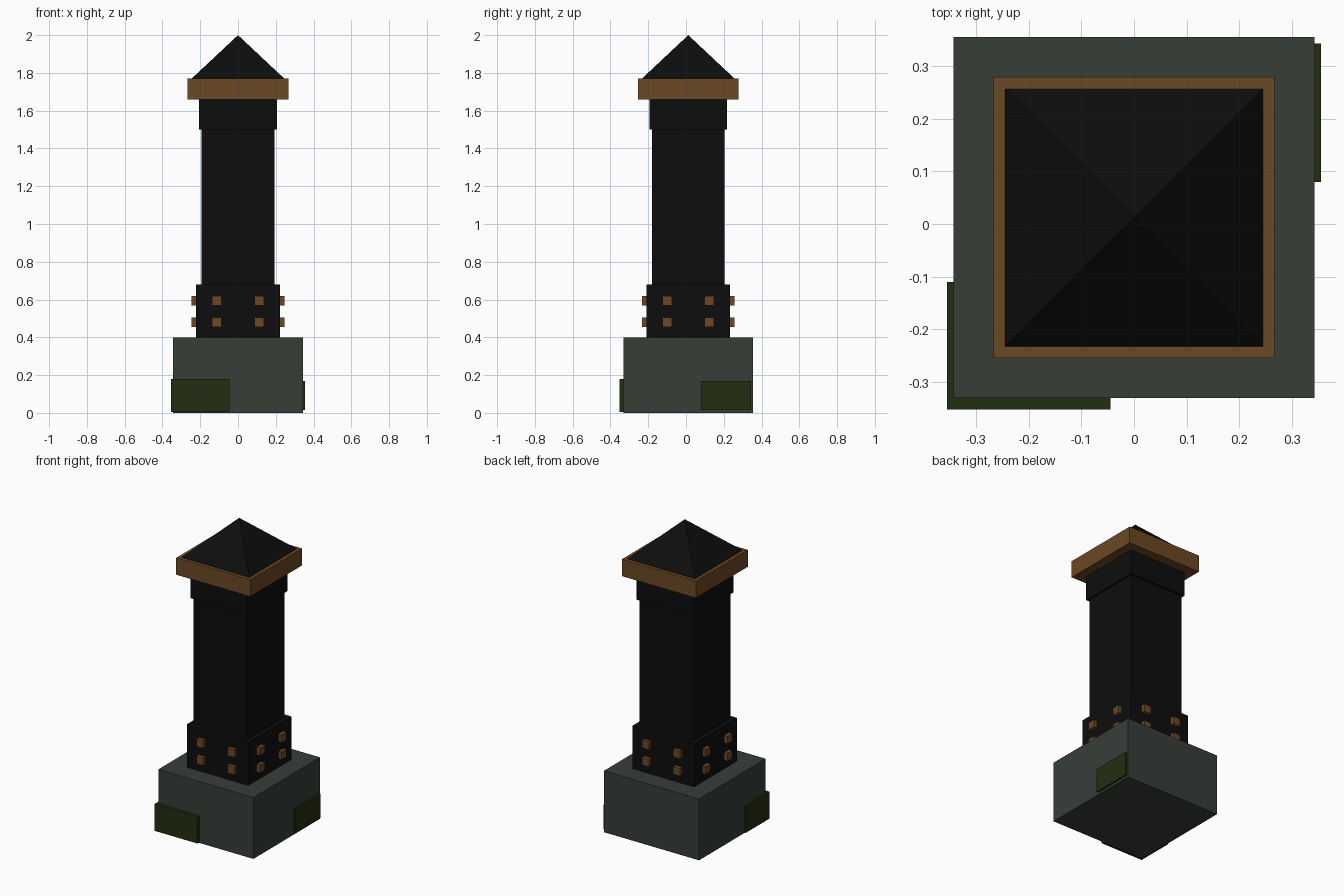
import bpy
import bmesh
from mathutils import Vector

if "Cube" in bpy.data.objects:
    bpy.data.objects.remove(bpy.data.objects["Cube"], do_unlink=True)


def material(name, rgb):
    mat = bpy.data.materials.new(name)
    mat.use_nodes = True
    mat.diffuse_color = (*rgb, 1)
    mat.node_tree.nodes["Principled BSDF"].inputs["Base Color"].default_value = (*rgb, 1)
    return mat


STONE = material("grey green stone", (0.038, 0.048, 0.039))
MOSS = material("dark moss", (0.016, 0.026, 0.005))
BLACK = material("black iron", (0.004, 0.004, 0.004))
WOOD = material("brown wood", (0.147, 0.065, 0.017))

CY = 0.012  # the tower axis sits slightly behind the origin


def finish(name, bm, mat):
    mesh = bpy.data.meshes.new(name)
    bm.to_mesh(mesh)
    bm.free()
    mesh.materials.append(mat)
    obj = bpy.data.objects.new(name, mesh)
    bpy.context.collection.objects.link(obj)
    return obj


def box(name, low, high, mat):
    low, high = Vector(low), Vector(high)
    bm = bmesh.new()
    bmesh.ops.create_cube(bm, size=1)
    bmesh.ops.scale(bm, vec=high - low, verts=bm.verts)
    bmesh.ops.translate(bm, vec=(low + high) / 2, verts=bm.verts)
    return finish(name, bm, mat)


def tier(name, half, z0, z1, mat):
    return box(name, (-half, CY - half, z0), (half, CY + half, z1), mat)


# Square tiers from the ground up
tier("stone_base", 0.343, 0, 0.40, STONE)
tier("lower_collar", 0.222, 0.40, 0.68, BLACK)
tier("shaft", 0.193, 0.68, 1.50, BLACK)
tier("upper_collar", 0.206, 1.50, 1.66, BLACK)
tier("roof_slab", 0.267, 1.66, 1.77, WOOD)

# Pyramid roof
bm = bmesh.new()
half = 0.245
corners = [bm.verts.new((sx * half, CY + sy * half, 1.77))
           for sx, sy in ((-1, -1), (1, -1), (1, 1), (-1, 1))]
peak = bm.verts.new((0, CY, 2.0))
bm.faces.new(corners[::-1])
for i in range(4):
    bm.faces.new((corners[i], corners[(i + 1) % 4], peak))
finish("pyramid_roof", bm, BLACK)

# Moss patches, one wrapping the front corner and one on the side
box("corner_moss", (-0.355, -0.353, 0.005), (-0.045, -0.11, 0.18), MOSS)
box("side_moss", (0.2, 0.08, 0.015), (0.355, 0.343, 0.17), MOSS)

# Wooden studs, four on each side of the lower collar
for axis, side_name in ((0, "side"), (1, "front_back")):
    for sign in (-1, 1):
        for across in (-0.112, 0.112):
            for z in (0.481, 0.593):
                centre = Vector((0, CY, z))
                centre[axis] += sign * 0.221
                centre[1 - axis] += across
                size = Vector((0.025, 0.025, 0.025))
                box("stud_" + side_name, centre - size, centre + size, WOOD)
